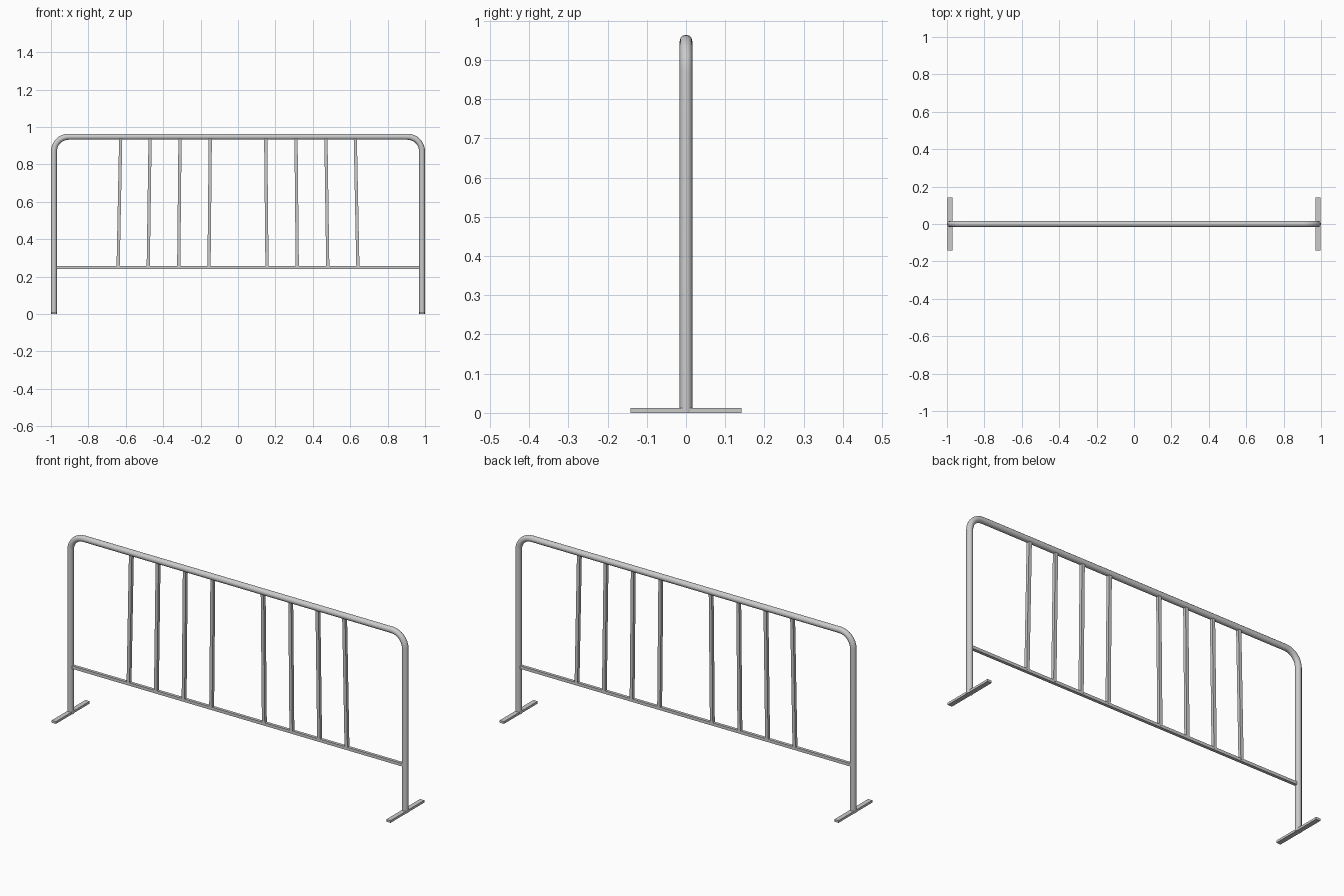
import bpy, math
from mathutils import Vector

if "Cube" in bpy.data.objects:
    bpy.data.objects.remove(bpy.data.objects["Cube"])


def add_box(name, size, loc):
    bpy.ops.mesh.primitive_cube_add(size=1, location=loc)
    ob = bpy.context.object
    ob.name = name
    ob.scale = size
    bpy.ops.object.transform_apply(location=False, rotation=False, scale=True)
    return ob


# Bent tube frame: two legs and top rail in one sweep
X, TOP, BEND, R = 0.984, 0.948, 0.078, 0.016
pts = [(-X, 0.0)]
for cx, start in ((-X + BEND, 180), (X - BEND, 90)):
    for i in range(9):
        a = math.radians(start - 90 * i / 8)
        pts.append((cx + BEND * math.cos(a), TOP - BEND + BEND * math.sin(a)))
pts.append((X, 0.0))
curve = bpy.data.curves.new("tube_frame", 'CURVE')
curve.dimensions = '3D'
curve.bevel_depth = R
curve.bevel_resolution = 4
curve.use_fill_caps = True
spline = curve.splines.new('POLY')
spline.points.add(len(pts) - 1)
for p, (x, z) in zip(spline.points, pts):
    p.co = (x, 0, z, 1)
frame = bpy.data.objects.new("tube_frame", curve)
bpy.context.collection.objects.link(frame)
bpy.context.view_layer.objects.active = frame
frame.select_set(True)
bpy.ops.object.convert(target='MESH')
bpy.ops.object.shade_smooth_by_angle(angle=math.radians(40))

# Lower rail
LOW = 0.25
add_box("lower_rail", (2 * X, 0.016, 0.016), (0, 0, LOW))

# Slightly splayed square bars, and flat feet, on both sides
bars = [(0.148, 0.155), (0.31, 0.317), (0.47, 0.48), (0.627, 0.641)]
for side, label in ((-1, "left"), (1, "right")):
    for i, (xt, xb) in enumerate(bars):
        a = Vector((side * xb, 0, LOW))
        b = Vector((side * xt, 0, TOP))
        bar = add_box(f"{label}_bar_{i + 1}", (0.017, 0.017, (b - a).length), (a + b) / 2)
        bar.rotation_euler.y = math.atan2(b.x - a.x, b.z - a.z)
    add_box(f"{label}_foot", (0.025, 0.284, 0.012), (side * X, 0, 0.006))
